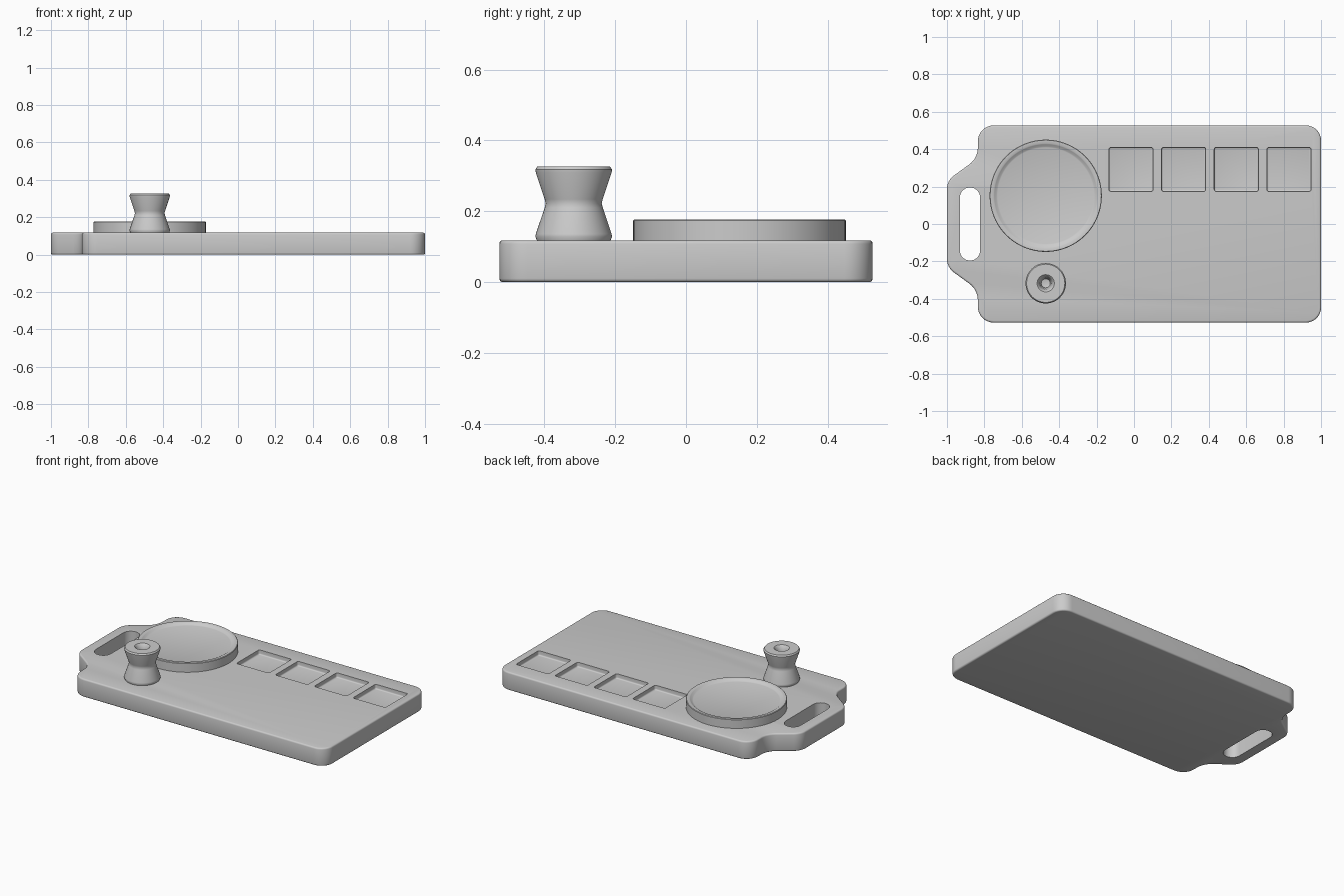
import bpy, bmesh, math
from mathutils import Vector

if "Cube" in bpy.data.objects:
    bpy.data.objects.remove(bpy.data.objects["Cube"])


def rounded(corners, seg=8):
    """Fillet every (x, y, radius) corner of a closed polygon."""
    out, n = [], len(corners)
    for i, (x, y, r) in enumerate(corners):
        p = Vector((x, y))
        a = (Vector(corners[i - 1][:2]) - p).normalized()
        b = (Vector(corners[(i + 1) % n][:2]) - p).normalized()
        half = a.angle(b) / 2
        c = p + (a + b).normalized() * (r / math.sin(half))
        t = r / math.tan(half)
        u, v = p + a * t - c, p + b * t - c
        a0 = math.atan2(u.y, u.x)
        d = (math.atan2(v.y, v.x) - a0 + math.pi) % (2 * math.pi) - math.pi
        for k in range(seg + 1):
            th = a0 + d * k / seg
            out.append((c.x + r * math.cos(th), c.y + r * math.sin(th)))
    return out


def make(name, bm):
    bmesh.ops.recalc_face_normals(bm, faces=bm.faces)
    me = bpy.data.meshes.new(name)
    bm.to_mesh(me)
    bm.free()
    ob = bpy.data.objects.new(name, me)
    bpy.context.collection.objects.link(ob)
    return ob


def activate(ob):
    bpy.ops.object.select_all(action='DESELECT')
    ob.select_set(True)
    bpy.context.view_layer.objects.active = ob


def smooth(ob):
    activate(ob)
    bpy.ops.object.shade_smooth_by_angle(angle=math.radians(35))


def slab(name, pts, z0, z1, bevel=0):
    bm = bmesh.new()
    f = bm.faces.new([bm.verts.new((x, y, z0)) for x, y in pts])
    top = bmesh.ops.extrude_face_region(bm, geom=[f])['geom']
    bmesh.ops.translate(bm, vec=(0, 0, z1 - z0),
                        verts=[g for g in top if isinstance(g, bmesh.types.BMVert)])
    ob = make(name, bm)
    if bevel:
        m = ob.modifiers.new("edge", 'BEVEL')
        m.width, m.segments, m.limit_method = bevel, 3, 'ANGLE'
        m.angle_limit = math.radians(45)
        activate(ob)
        bpy.ops.object.modifier_apply(modifier=m.name)
    return ob


def lathe(name, profile, cx, cy, seg=64):
    bm = bmesh.new()
    vs = [bm.verts.new((r, 0, z)) for r, z in profile]
    es = [bm.edges.new(e) for e in zip(vs, vs[1:])]
    bmesh.ops.spin(bm, geom=vs + es, cent=(0, 0, 0), axis=(0, 0, 1),
                   angle=2 * math.pi, steps=seg)
    bmesh.ops.remove_doubles(bm, verts=bm.verts, dist=1e-4)
    ob = make(name, bm)
    ob.location = (cx, cy, 0)
    smooth(ob)
    return ob


def box(cx, cy, hx, hy, r):
    return rounded([(cx + hx, cy - hy, r), (cx + hx, cy + hy, r),
                    (cx - hx, cy + hy, r), (cx - hx, cy - hy, r)])


# board outline with carrying tab on the left
T = 0.118
side = [(1, .527, .08), (-.835, .527, .085), (-.835, .352, .11), (-1, .232, .09)]
outline = side + [(x, -y, r) for x, y, r in reversed(side)]
board = slab("board", rounded(outline), 0, T, 0.01)

# handle slot and four square pockets
cutters = [slab("slot_cutter", box(-.877, 0, .054, .195, .0535), -.1, .3)]
for i in range(4):
    cutters.append(slab("pocket_cutter", box(-.016 + .2815 * i, .292, .118, .118, .012),
                        T - .03, T + .1, .008))
for c in cutters:
    c.hide_render = True
    m = board.modifiers.new("cut", 'BOOLEAN')
    m.operation, m.solver, m.object = 'DIFFERENCE', 'EXACT', c
    activate(board)
    bpy.ops.object.modifier_apply(modifier=m.name)
    bpy.data.objects.remove(c)
smooth(board)

# raised round dish
lathe("round_dish", [(0, T - .005), (.3, T - .005), (.3, .174), (.297, .177), (.279, .177),
                     (.274, .174), (.263, .166), (.257, .164), (0, .164)], -.472, .151, 96)

# waisted holder with a blind hole
lathe("spool_holder", [(0, T - .005), (.103, T - .003), (.108, .128), (.107, .136), (.082, .21),
                       (.079, .222), (.082, .234), (.107, .309), (.108, .318), (.102, .327),
                       (.046, .327), (.04, .322), (.032, .295), (.024, .24), (0, .235)],
      -.472, -.317)
